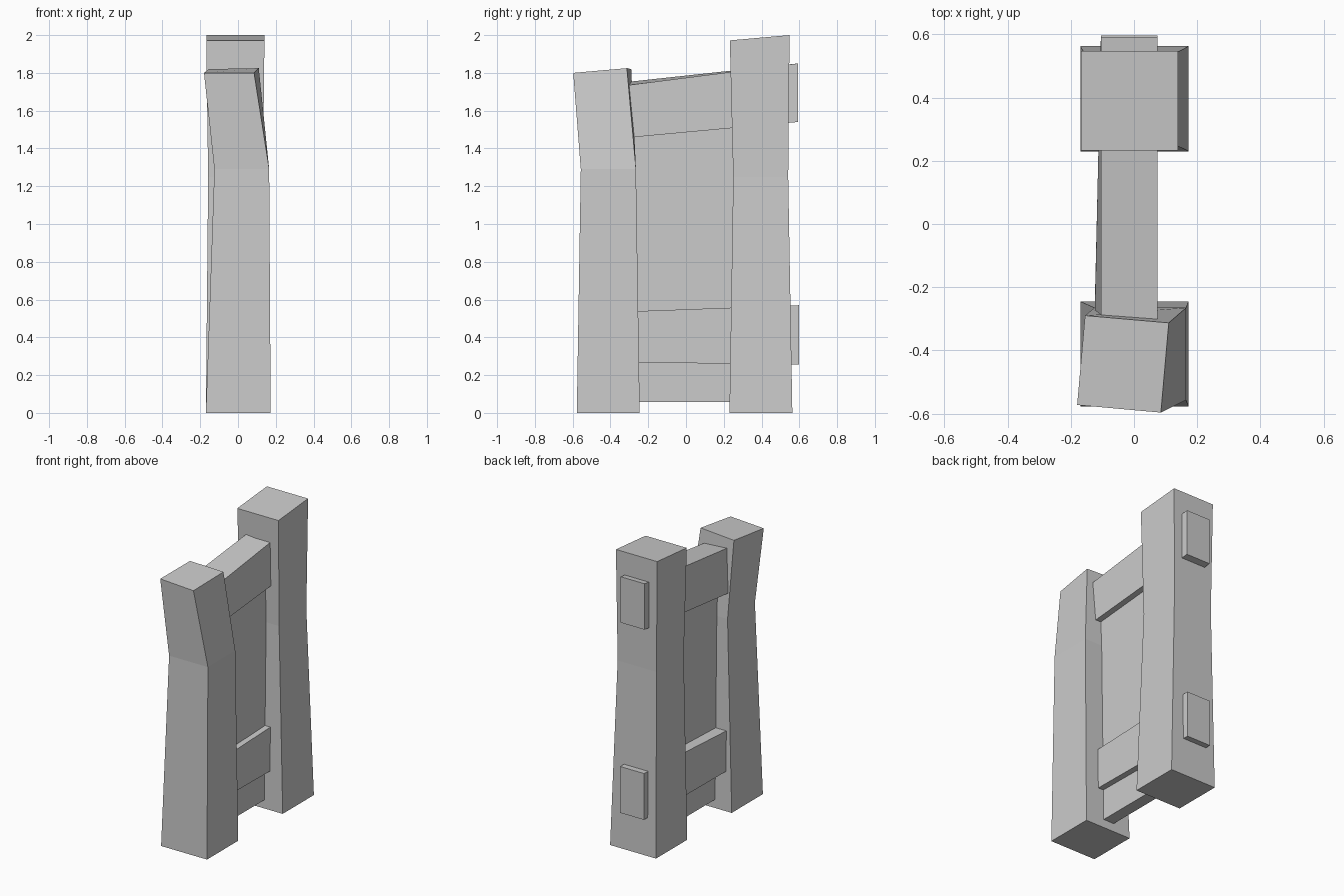
import bpy, bmesh

if "Cube" in bpy.data.objects:
    bpy.data.objects.remove(bpy.data.objects["Cube"])


def rect(x0, x1, y0, y1, z0, z1=None):
    """Horizontal four-corner section, optionally rising from front to back."""
    z1 = z0 if z1 is None else z1
    return [(x0, y0, z0), (x1, y0, z0), (x1, y1, z1), (x0, y1, z1)]


def upright(y, x0, x1, z0, z1):
    """Vertical four-corner section at a given y."""
    return [(x0, y, z0), (x1, y, z0), (x1, y, z1), (x0, y, z1)]


def loft(name, sections):
    """Join four-corner sections into a closed, flat-shaded timber."""
    bm = bmesh.new()
    rings = [[bm.verts.new(p) for p in s] for s in sections]
    for a, b in zip(rings, rings[1:]):
        for i in range(4):
            j = (i + 1) % 4
            bm.faces.new((a[i], a[j], b[j], b[i]))
    bm.faces.new(rings[0])
    bm.faces.new(rings[-1])
    bmesh.ops.recalc_face_normals(bm, faces=bm.faces)
    mesh = bpy.data.meshes.new(name)
    bm.to_mesh(mesh)
    bm.free()
    obj = bpy.data.objects.new(name, mesh)
    bpy.context.collection.objects.link(obj)
    return obj


# Front post: waisted, with a twisted and leaning top
loft("front_post", [
    rect(-0.17, 0.173, -0.578, -0.245, 0),
    rect(-0.125, 0.165, -0.557, -0.265, 1.29),
    [(-0.18, -0.573, 1.80), (0.085, -0.597, 1.80),
     (0.11, -0.313, 1.825), (-0.155, -0.29, 1.82)],
])

# Back post: taller, with a slight waist and a sloping top
loft("back_post", [
    rect(-0.17, 0.173, 0.23, 0.563, 0),
    rect(-0.158, 0.132, 0.25, 0.541, 1.25),
    rect(-0.168, 0.14, 0.232, 0.548, 1.972, 2.0),
])

# Rails: pass through the back post and end inside the front post
loft("upper_rail", [
    [(-0.125, -0.33, 1.455), (0.075, -0.33, 1.455),
     (0.075, -0.33, 1.732), (-0.105, -0.33, 1.75)],
    upright(0.592, -0.105, 0.075, 1.54, 1.85),
])
loft("lower_rail", [
    upright(-0.33, -0.126, 0.075, 0.267, 0.536),
    upright(0.597, -0.104, 0.075, 0.257, 0.57),
])

# Thin panel between the posts, hanging below the lower rail
loft("panel", [
    upright(-0.30, -0.045, 0.035, 0.057, 1.55),
    upright(0.30, -0.045, 0.035, 0.057, 1.60),
])
